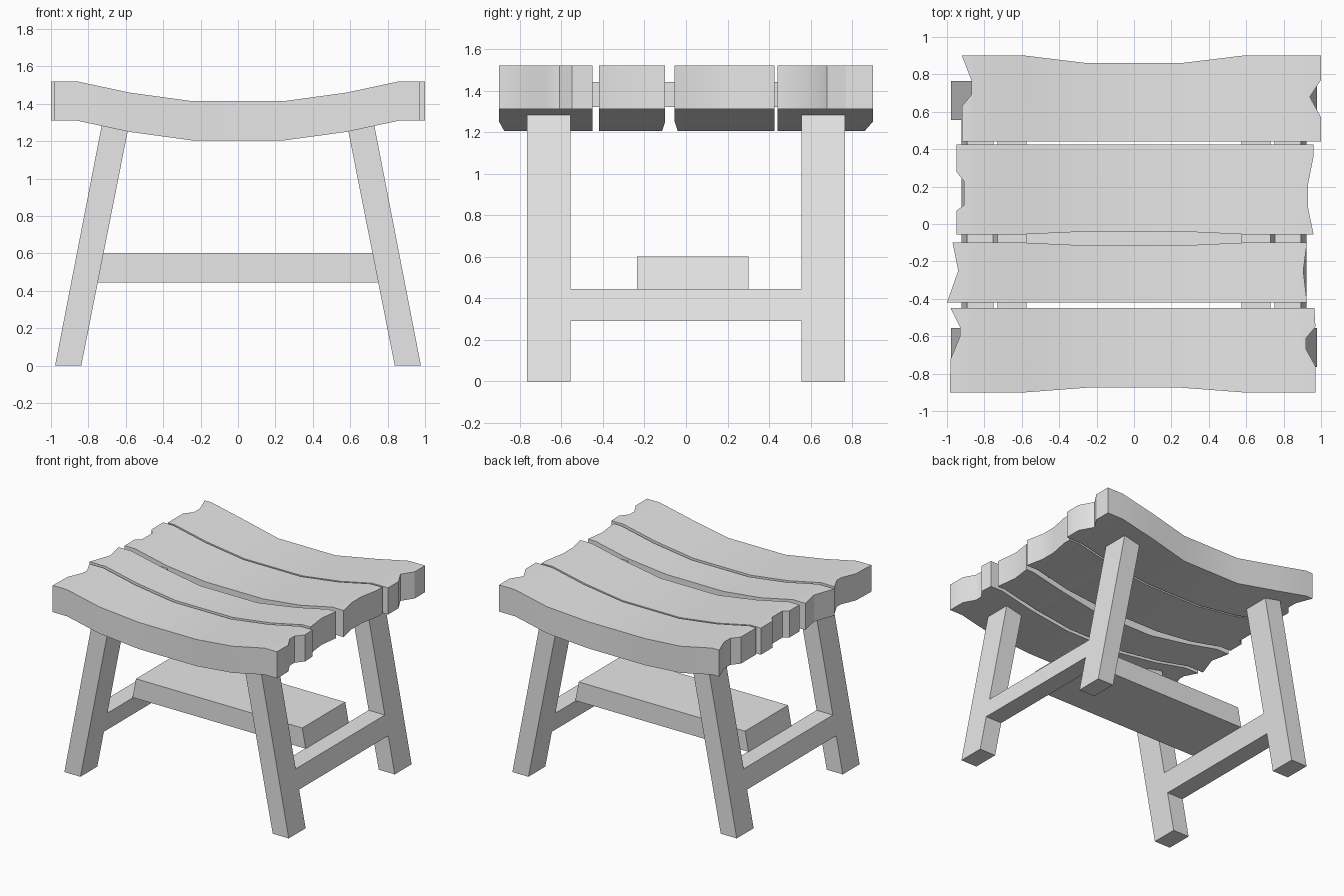
import bpy, bmesh

cube = bpy.data.objects.get("Cube")
if cube:
    bpy.data.objects.remove(cube, do_unlink=True)

grey = bpy.data.materials.new("plain grey")
grey.use_nodes = True
colour = (0.8, 0.8, 0.8, 1)
grey.diffuse_color = colour
grey.node_tree.nodes["Principled BSDF"].inputs["Base Color"].default_value = colour


def finish(bm, name):
    bmesh.ops.recalc_face_normals(bm, faces=bm.faces[:])
    mesh = bpy.data.meshes.new(name)
    bm.to_mesh(mesh)
    bm.free()
    mesh.materials.append(grey)
    obj = bpy.data.objects.new(name, mesh)
    bpy.context.collection.objects.link(obj)
    return obj


def beam(name, bottom, top, y, z):
    """Beam whose x span shifts from bottom to top, so it can lean."""
    bm = bmesh.new()
    bmesh.ops.create_cube(bm, size=1)
    for v in bm.verts:
        span = top if v.co.z > 0 else bottom
        v.co = (span[v.co.x > 0], y[v.co.y > 0], z[v.co.z > 0])
    return finish(bm, name)


def ramp(x, stations):
    x = abs(x)
    for (x0, v0), (x1, v1) in zip(stations, stations[1:]):
        if x <= x1:
            return v0 + (v1 - v0) * max(0, x - x0) / (x1 - x0)
    return stations[-1][1]


DIP = [(0.25, 1.205), (0.58, 1.25), (0.86, 1.31)]   # underside of the seat
WAIST = [(0.25, 1), (0.58, 0)]                      # narrowing at mid length
THICK = 0.21


def plank(name, left, right, back_waist, front_waist):
    """Curved plank; both ends are listed from back to front."""
    bm = bmesh.new()
    back, front = left[0][1], left[-1][1]
    bm.faces.new([bm.verts.new((x, y, 0)) for x, y in left + right[::-1]])
    for station, _ in DIP:
        for x in (-station, station):
            bmesh.ops.bisect_plane(bm, geom=bm.verts[:] + bm.edges[:] + bm.faces[:],
                                   plane_co=(x, 0, 0), plane_no=(1, 0, 0))
    for v in bm.verts:
        if abs(v.co.y - back) < 0.001:
            v.co.y -= back_waist * ramp(v.co.x, WAIST)
        elif abs(v.co.y - front) < 0.001:
            v.co.y += front_waist * ramp(v.co.x, WAIST)
        v.co.z = ramp(v.co.x, DIP)
    grown = bmesh.ops.extrude_face_region(bm, geom=bm.faces[:])["geom"]
    for v in grown:
        if isinstance(v, bmesh.types.BMVert):
            v.co.z += THICK
    obj = finish(bm, name)
    bpy.ops.object.select_all(action="DESELECT")
    obj.select_set(True)
    bpy.context.view_layer.objects.active = obj
    bpy.ops.object.shade_smooth_by_angle()


# Seat planks with rough-hewn ends
plank("back_plank",
      [(-.92, .9), (-.87, .77), (-.87, .69), (-.92, .63), (-.92, .44)],
      [(1, .9), (1, .77), (.94, .68), (1, .57), (1, .44)], 0.04, 0)
plank("middle_back_plank",
      [(-.95, .425), (-.95, .28), (-.91, .23), (-.91, .1), (-.95, .07), (-.95, -.055)],
      [(.96, .425), (.96, .36), (.93, .21), (.93, .09), (.96, -.055)], 0, 0.015)
plank("middle_front_plank",
      [(-.97, -.1), (-.94, -.25), (-1, -.42)],
      [(.925, -.1), (.905, -.25), (.925, -.42)], 0.015, 0)
plank("front_plank",
      [(-.98, -.45), (-.93, -.55), (-.93, -.6), (-.98, -.72), (-.985, -.9)],
      [(.965, -.45), (.97, -.55), (.92, -.61), (.92, -.67), (.97, -.76), (.97, -.9)], 0, 0.025)


def lean(z):
    """x span of a splayed leg at height z."""
    return (0.838 - 0.198 * z, 0.978 - 0.194 * z)


# Leg frames
for side, s in (("left", 1), ("right", -1)):
    def span(z):
        return sorted(s * x for x in lean(z))

    for end, e in (("front", -1), ("back", 1)):
        beam(f"{end}_{side}_leg", span(0), span(1.3),
             sorted((e * 0.555, e * 0.765)), (0, 1.3))
    beam(f"{side}_lower_rail", span(0.29), span(0.445), (-0.56, 0.56), (0.29, 0.445))
    upper = sorted((s * 0.575, s * 0.73))
    beam(f"{side}_seat_batten", upper, upper, (-0.77, 0.77), (1.32, 1.44))

# Long shelf resting between the rails
beam("shelf", (-0.755, 0.755), (-0.725, 0.725), (-0.235, 0.3), (0.445, 0.6))
